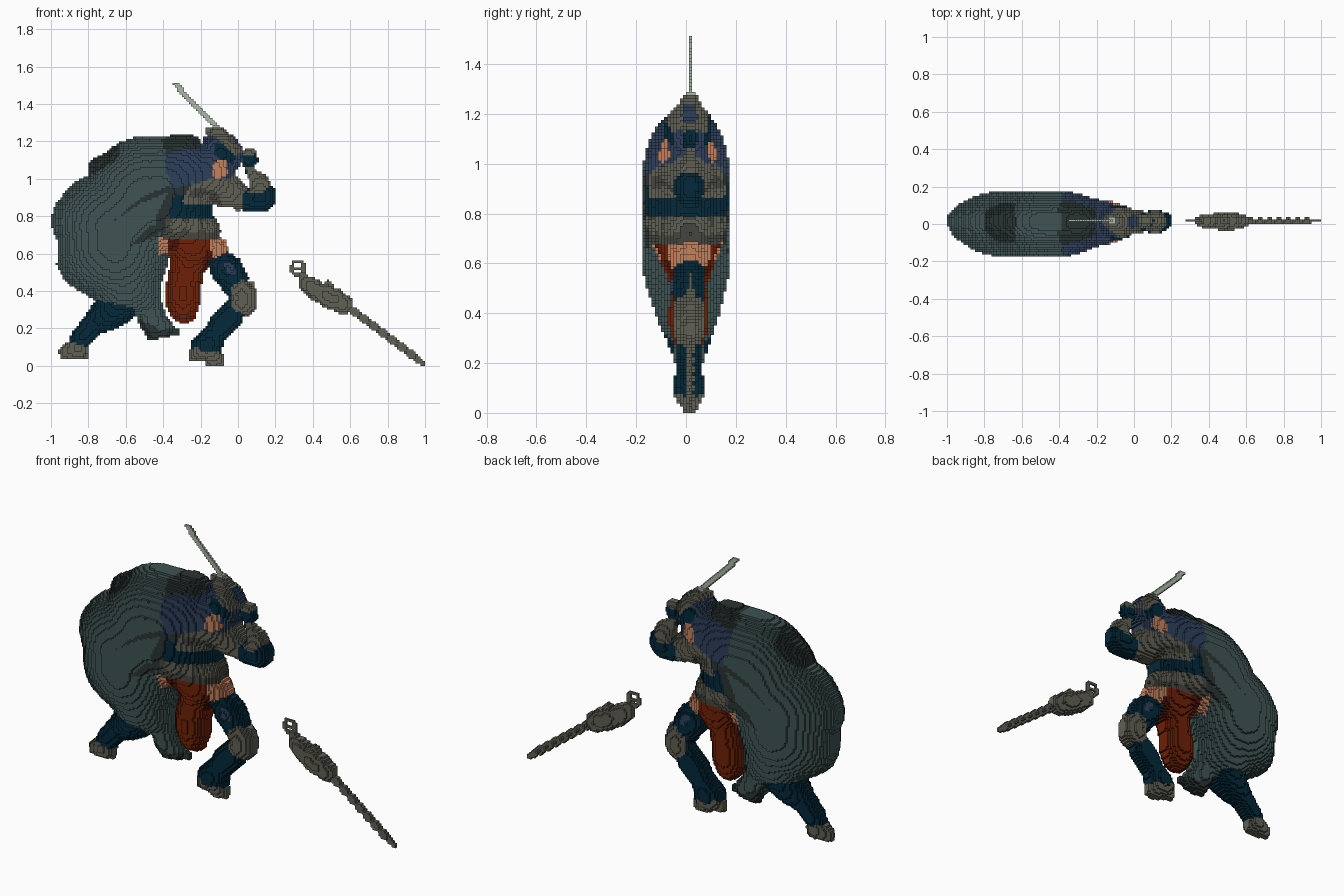
import bpy
import math
from mathutils import Vector, kdtree

if "Cube" in bpy.data.objects:
    bpy.data.objects.remove(bpy.data.objects["Cube"], do_unlink=True)

STEP = 0.0125
COLUMNS = 160
ROWS = 124
SIDES = ((1, 0), (-1, 0), (0, 1), (0, -1))


def make_material(name, red, green, blue):
    material = bpy.data.materials.new(name)
    material.use_nodes = True
    colour = (red, green, blue, 1)
    material.diffuse_color = colour
    material.node_tree.nodes["Principled BSDF"].inputs["Base Color"].default_value = colour
    return material


slate = make_material("slate cloth", 0.05, 0.088, 0.087)
shadow_cloth = make_material("dark slate cloth", 0.022, 0.034, 0.032)
navy = make_material("navy cloth", 0.027, 0.05, 0.105)
teal = make_material("deep teal cloth", 0.001, 0.022, 0.042)
steel = make_material("grey steel", 0.115, 0.117, 0.09)
dark_steel = make_material("dark steel", 0.06, 0.062, 0.05)
red_cloth = make_material("red cloth", 0.155, 0.015, 0.002)
dark_red = make_material("dark red cloth", 0.08, 0.007, 0.003)
skin = make_material("skin", 0.56, 0.22, 0.11)
bright_steel = make_material("pale steel", 0.4, 0.48, 0.38)

cells = {}       # (column, row) -> part name
materials = {}   # part name -> material


def inside(x, z, points):
    hit = False
    for (ax, az), (bx, bz) in zip(points, points[1:] + points[:1]):
        if (az > z) != (bz > z) and x < ax + (z - az) * (bx - ax) / (bz - az):
            hit = not hit
    return hit


def stamp(name, material, points):
    """Fill an outline, in hundredths of a unit, with blocks of one part."""
    for column in range(COLUMNS):
        for row in range(ROWS):
            x = 100 * ((column + 0.5) * STEP - 1)
            z = 100 * (row + 0.5) * STEP
            if inside(x, z, points):
                if material:
                    cells[column, row] = name
                    materials[name] = material
                else:
                    cells.pop((column, row), None)


def outline(name, material, *flat):
    stamp(name, material, list(zip(flat[::2], flat[1::2])))


def rod(name, material, start, end, width):
    a, b = Vector(start), Vector(end)
    side = (b - a).orthogonal().normalized() * width / 2
    stamp(name, material, [tuple(p) for p in (a + side, b + side, b - side, a - side)])


def disc(name, material, x, z, radius):
    turns = [math.tau * i / 16 for i in range(16)]
    stamp(name, material, [(x + radius * math.cos(t), z + radius * math.sin(t)) for t in turns])


# Rear leg and boot
outline("rear_leg", teal, -75, 37, -60, 35, -50, 31, -59, 23, -67, 19, -74, 17,
        -80, 10, -91, 11, -89, 18, -82, 26)
outline("rear_boot", steel, -93, 12, -86, 12, -80, 10, -80, 4, -95, 4, -96, 8)

# Cloak and its folds
outline("cloak", slate, -20, 121, -39, 122, -52, 123, -62, 120, -71, 114, -78, 109,
        -79, 102, -86, 99, -94, 91, -99, 84, -100, 78, -99, 72, -96, 65, -97, 54,
        -93, 46, -87, 41, -76, 35, -66, 33, -56, 31, -53, 22, -48, 14, -39, 16,
        -31, 18, -38, 26, -41, 35, -41, 44, -37, 56, -36, 67, -30, 70, -22, 85, -14, 100)
outline("cloak_collar", shadow_cloth, -41, 121, -35, 124, -22, 123, -18, 115, -27, 114, -38, 113)
outline("cloak_back_fold", shadow_cloth, -80, 109, -71, 114, -63, 120, -64, 111, -72, 105, -80, 101)
outline("cloak_long_fold", shadow_cloth, -67, 77, -52, 90, -38, 96, -28, 100, -32, 95, -52, 87)
outline("cloak_lining", shadow_cloth, -41, 68, -44, 80, -38, 92, -26, 98, -22, 88, -31, 82, -35, 68)
outline("cloak_lower_fold", shadow_cloth, -59, 63, -48, 74, -43, 76, -43, 69, -50, 67)
outline("cloak_hem", shadow_cloth, -54, 26, -48, 13, -31, 17, -32, 20, -42, 19, -48, 22)

# Thighs and loincloth
outline("rear_thigh", skin, -42, 69, -34, 69, -35, 61, -42, 59)
outline("front_thigh", skin, -19, 69, -7, 68, -4, 59, -15, 55)
outline("loincloth", red_cloth, -38, 69, -15, 69, -15, 56, -19, 49, -20, 35, -23, 25,
        -29, 22, -35, 25, -39, 33, -38, 46, -36, 56, -38, 63)
outline("loincloth_fold", dark_red, -38, 69, -30, 69, -33, 61, -38, 61)
outline("loincloth_edge", dark_red, -17, 62, -13, 60, -15, 53, -20, 49, -21, 42, -19, 54)

# Front leg with knee guard and boot
outline("front_leg", teal, -16, 56, -5, 61, 1, 57, 6, 47, 3, 40, -4, 36, -14, 47)
outline("front_shin", teal, -3, 38, 4, 28, 1, 21, -7, 14, -9, 6, -24, 7,
        -25, 13, -18, 20, -13, 28)
outline("thigh_patch", navy, -8, 55, -4, 55, -1, 49, -5, 49)
outline("knee_guard", steel, -4, 42, 2, 46, 8, 45, 10, 40, 10, 31, 5, 26, -3, 30)
outline("front_boot", steel, -26, 8, -22, 10, -19, 7, -12, 8, -7, 5, -7, 0, -17, 0,
        -18, 2, -27, 2)

# Torso, chest armour and belt
outline("torso", teal, -34, 92, -14, 90, -13, 78, -37, 78)
outline("neck", navy, -24, 106, -10, 106, -6, 97, -24, 94)
outline("belt", dark_steel, -38, 79, -12, 79, -9, 72, -11, 67, -40, 68)
for pouch_x in (-32, -24, -15):
    disc("belt_pouches", steel, pouch_x, 75, 4)
outline("chest_armour", steel, -26, 96, -12, 101, -2, 102, 6, 95, 4, 87, 1, 82,
        -4, 85, -15, 86, -30, 87)
outline("chest_strap", dark_steel, -24, 95, -13, 94, -8, 87, -14, 86, -15, 91, -26, 90)

# Raised arm with bracer
outline("raised_arm", teal, 1, 111, 5, 116, 10, 115, 11, 109, 7, 106, 13, 102, 17, 98,
        20, 94, 20, 87, 16, 83, 2, 83, 3, 92, 7, 96, 4, 104)
outline("bracer", steel, 4, 106, 8, 106, 16, 101, 18, 97, 13, 93, 4, 92, 7, 96)
outline("wrist_guard", steel, 1, 112, 5, 117, 10, 115, 9, 113, 4, 112)

# Head, mask and shoulder
outline("hood", navy, -19, 122, -10, 126, -2, 123, 2, 117, 2, 109, -3, 101, -10, 99, -16, 104, -20, 113)
outline("mask", teal, -12, 119, -2, 120, 0, 114, -3, 108, -8, 109, -12, 113)
outline("face", skin, -13, 109, -7, 110, -5, 103, -9, 100, -14, 101)
outline("shoulder_guard", navy, -39, 113, -26, 117, -13, 116, -14, 109, -17, 104,
        -28, 96, -36, 95, -36, 100, -39, 104)

# Raised sword and gripping hand
rod("sword_blade", bright_steel, (-34, 151), (-6, 122), 2.7)
outline("sword_hand", steel, -18, 127, -8, 127, -2, 121, 3, 115, -1, 112, -7, 118, -11, 122, -18, 124)

# Planted weapon: ring pommel, wide guard, long shaft
disc("weapon_ring", steel, 32, 52, 4.6)
disc("weapon_ring", None, 32, 52.5, 2.4)
rod("weapon_ring", steel, (28, 52), (36, 52), 1.4)
outline("weapon_guard", steel, 32, 49, 39, 48, 46, 44, 48, 46, 51, 44, 51, 42, 54, 41, 61, 36,
        62, 31, 57, 27, 49, 30, 38, 36, 32, 42)
rod("weapon_shaft", steel, (58, 32), (96, 3.5), 4)
rod("weapon_tip", steel, (94, 5), (100, 0.4), 3)

# Distance of every block from the edge of the figure
rim = {(c + dc, r + dr) for c, r in cells for dc in (-1, 0, 1) for dr in (-1, 0, 1)}
rim -= set(cells)
tree = kdtree.KDTree(len(rim))
for index, (column, row) in enumerate(sorted(rim)):
    tree.insert((column, row, 0), index)
tree.balance()
reach = {cell: tree.find((*cell, 0))[2] for cell in cells}

# Rounded thickness from flattened balls laid along the middle of each limb
half_depth = dict.fromkeys(cells, STEP / 2)
for (column, row), radius in reach.items():
    if any(reach.get((column + dc, row + dr), 0) > radius + 0.93 for dc, dr in SIDES):
        continue
    size = (radius - 0.5) * STEP
    peak = min(0.176, 0.86 * size, 0.405 * size ** 0.67)
    span = int(radius)
    for dc in range(-span, span + 1):
        for dr in range(-span, span + 1):
            cell = (column + dc, row + dr)
            fall = 1 - (dc * dc + dr * dr) / radius ** 2
            if fall > 0 and cell in half_depth:
                half_depth[cell] = max(half_depth[cell], peak * math.sqrt(fall))

extent = {}
for cell, half in half_depth.items():
    centre = 0.018 - half / 10
    front = round((centre - half) / STEP)
    extent[cell] = (front, max(front + 1, round((centre + half) / STEP)))


def build_part(name):
    verts, lookup, faces = [], {}, []

    def corner(c, level, r):
        key = (c, level, r)
        if key not in lookup:
            lookup[key] = len(verts)
            verts.append((c * STEP - 1, level * STEP, r * STEP))
        return lookup[key]

    def wall(p, q, low, high):
        if high > low:
            faces.append([corner(p[0], low, p[1]), corner(q[0], low, q[1]),
                          corner(q[0], high, q[1]), corner(p[0], high, p[1])])

    for (c, r), owner in cells.items():
        if owner != name:
            continue
        front, back = extent[c, r]
        loop = [(c, r), (c + 1, r), (c + 1, r + 1), (c, r + 1)]
        faces.append([corner(x, front, z) for x, z in loop])
        faces.append([corner(x, back, z) for x, z in reversed(loop)])
        for dc, dr in SIDES:
            mid = (c + (1 + dc) / 2, r + (1 + dr) / 2)
            p = (int(mid[0] - dr / 2), int(mid[1] + dc / 2))
            q = (int(mid[0] + dr / 2), int(mid[1] - dc / 2))
            near = extent.get((c + dc, r + dr))
            if near is None:
                wall(p, q, front, back)
            else:
                wall(p, q, front, min(near[0], back))
                wall(p, q, max(near[1], front), back)
    mesh = bpy.data.meshes.new(name)
    mesh.from_pydata(verts, [], faces)
    mesh.materials.append(materials[name])
    part = bpy.data.objects.new(name, mesh)
    bpy.context.scene.collection.objects.link(part)


for part_name in sorted(set(cells.values())):
    build_part(part_name)
